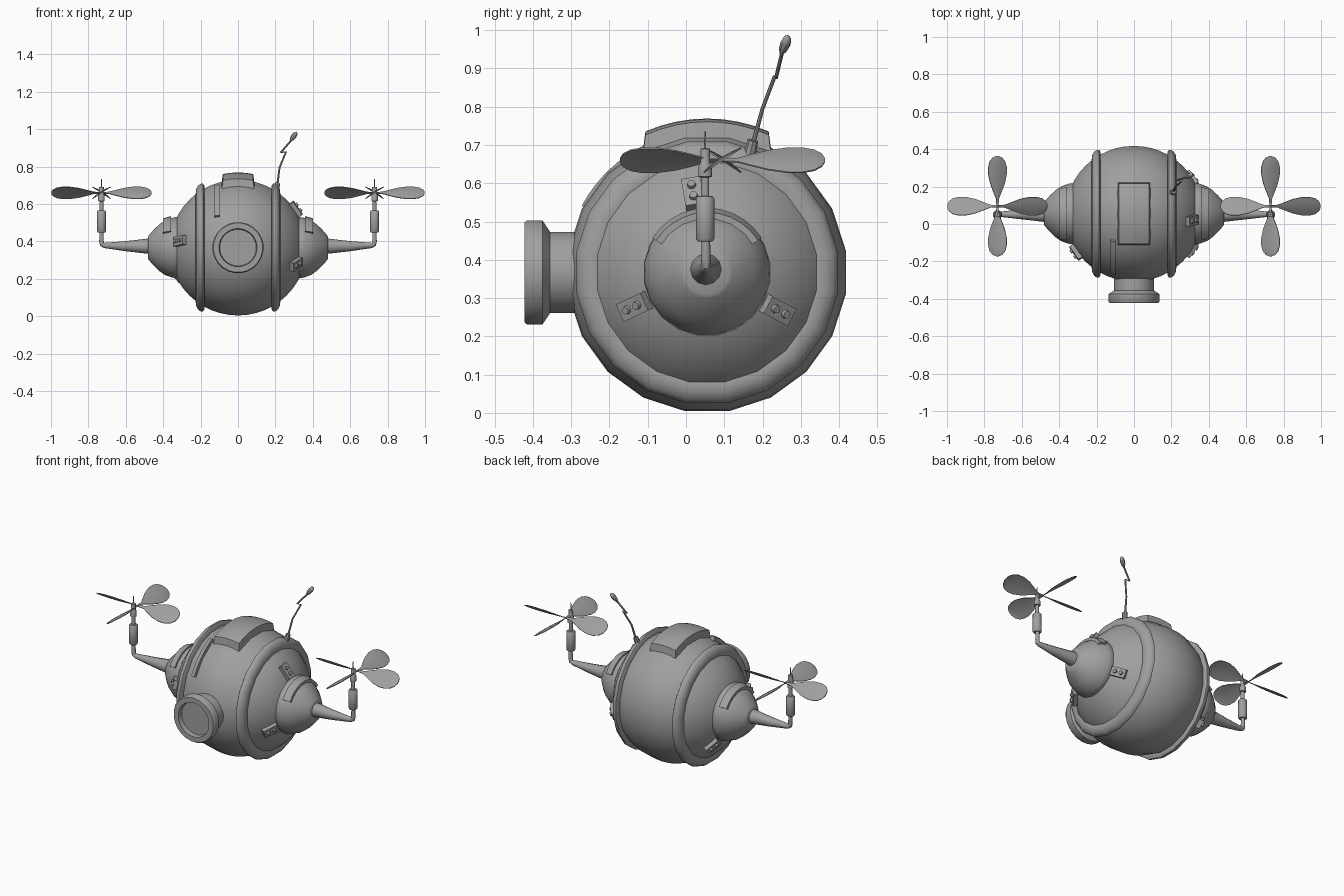
import bpy, bmesh, math
from mathutils import Vector, Matrix

if "Cube" in bpy.data.objects:
    bpy.data.objects.remove(bpy.data.objects["Cube"])

CY, CZ, R = 0.055, 0.367, 0.367
C = Vector((0, CY, CZ))
GREY = bpy.data.materials.new("hull grey")
GREY.diffuse_color = (0.35, 0.35, 0.35, 1)
GREY.use_nodes = True
GREY.node_tree.nodes["Principled BSDF"].inputs["Base Color"].default_value = GREY.diffuse_color


def finish(name, bm, matrix=None, angle=40):
    if matrix is not None:
        bm.transform(matrix)
    bmesh.ops.recalc_face_normals(bm, faces=bm.faces)
    me = bpy.data.meshes.new(name)
    bm.to_mesh(me)
    bm.free()
    me.materials.append(GREY)
    ob = bpy.data.objects.new(name, me)
    bpy.context.collection.objects.link(ob)
    bpy.ops.object.select_all(action='DESELECT')
    bpy.context.view_layer.objects.active = ob
    ob.select_set(True)
    bpy.ops.object.shade_smooth_by_angle(angle=math.radians(angle))
    return ob


def lathe(name, profile, matrix, seg=20, closed=False, angle=40):
    """Spin (radius, height) points about local z."""
    bm = bmesh.new()
    rings = [[bm.verts.new((r * math.cos((i + .5) * math.tau / seg),
                            r * math.sin((i + .5) * math.tau / seg), h))
              for i in range(seg)] for r, h in profile]
    pairs = list(zip(rings, rings[1:]))
    if closed:
        pairs.append((rings[-1], rings[0]))
    for a, b in pairs:
        for i in range(seg):
            j = (i + 1) % seg
            bm.faces.new((a[i], a[j], b[j], b[i]))
    bmesh.ops.remove_doubles(bm, verts=bm.verts, dist=1e-5)
    return finish(name, bm, matrix, angle)


def along_x(side):
    return Matrix.Translation(C) @ Matrix.Rotation(side * math.pi / 2, 4, 'Y')


def tube(name, points, radii, seg=8):
    """Sweep a round section along a short path."""
    bm = bmesh.new()
    pts = [Vector(p) for p in points]
    rings = []
    for k, p in enumerate(pts):
        d = (pts[min(k + 1, len(pts) - 1)] - pts[max(k - 1, 0)]).normalized()
        u = d.cross(Vector((0, 1, 0))).normalized()
        v = d.cross(u)
        rings.append([bm.verts.new(p + radii[k] * (math.cos(i * math.tau / seg) * u + math.sin(i * math.tau / seg) * v))
                      for i in range(seg)])
    for a, b in zip(rings, rings[1:]):
        for i in range(seg):
            j = (i + 1) % seg
            bm.faces.new((a[i], a[j], b[j], b[i]))
    bm.faces.new(rings[0])
    bm.faces.new(rings[-1])
    return finish(name, bm)


def slab(name, fn, nu, nv, t0, t1):
    """Solid patch: fn(u, v, t) with u, v in 0..1 and t the depth; rim slightly chamfered."""
    bm = bmesh.new()
    layers = []
    for t in (t0, t1):
        layers.append([[bm.verts.new(fn(i / nu, j / nv, t)) for j in range(nv + 1)] for i in range(nu + 1)])
    for g in layers:
        for i in range(nu):
            for j in range(nv):
                bm.faces.new((g[i][j], g[i + 1][j], g[i + 1][j + 1], g[i][j + 1]))
    rim = ([(i, 0) for i in range(nu)] + [(nu, j) for j in range(nv)]
           + [(i, nv) for i in range(nu, 0, -1)] + [(0, j) for j in range(nv, 0, -1)])
    a, b = layers
    for (i, j), (k, l) in zip(rim, rim[1:] + rim[:1]):
        bm.faces.new((a[i][j], a[k][l], b[k][l], b[i][j]))
    return finish(name, bm, angle=30)


# Spherical hull, spun about x
lathe("hull", [(R * math.sin(a * math.pi / 24), -R * math.cos(a * math.pi / 24)) for a in range(25)], along_x(1))

# Porthole in front, facing -y
port = Matrix.Translation((0, CY, CZ)) @ Matrix.Rotation(math.pi / 2, 4, 'X')
lathe("porthole", [(.107, .30), (.107, .41), (.137, .43), (.137, .47), (.132, .477),
                   (.102, .477), (.098, .45), (.0, .45)], port, 24)


# Curved hatch on top
def hatch(u, v, t):
    inset = .008 if t > .38 else 0
    x = (u - .5) * 2 * (.089 - inset)
    y = (v - .5) * 2 * (.169 - inset)
    return C + Vector((x, y, math.sqrt(t * t - x * x - y * y)))


slab("top_hatch", hatch, 4, 8, .35, .402)


# Raised strip on the front of the hull
def strip(u, v, t):
    x = -.125 + .025 * u
    a = math.radians(28 + 38 * v)
    r = math.sqrt(t * t - x * x)
    return C + Vector((x, -r * math.cos(a), r * math.sin(a)))


slab("hull_strip", strip, 1, 8, .35, .384)


def plate(side, deg):
    """Small plate with two rivets, lying on the side of the hull."""
    lean = math.radians(34)
    a = math.radians(deg)
    n = Vector((side * math.cos(lean), math.sin(lean) * math.cos(a), math.sin(lean) * math.sin(a)))
    tan = Vector((0, -math.sin(a), math.cos(a)))
    radial = tan.cross(n)
    m = Matrix.Translation(C + n * .372) @ Matrix((radial, tan, n)).transposed().to_4x4()
    bm = bmesh.new()
    bmesh.ops.create_cube(bm, size=1, matrix=Matrix.Diagonal((.085, .05, .03, 1)))
    for x in (-.018, .018):
        bmesh.ops.create_cone(bm, cap_ends=True, segments=10, radius1=.012, radius2=.010, depth=.012,
                              matrix=Matrix.Translation((x, 0, .019)))
    finish("rivet_plate", bm, m)


for side, angles in ((1, (100, 205, -28)), (-1, (170, -50))):
    for deg in angles:
        plate(side, deg)


def propeller(x):
    """Four pitched leaf blades crossing at one point."""
    outline = [(.0, .005), (.04, .008), (.08, .026), (.12, .043), (.17, .055),
               (.21, .055), (.24, .046), (.26, .028), (.268, .006)]
    bm = bmesh.new()
    for q in range(4):
        rot = Matrix.Rotation(q * math.pi / 2, 4, 'Z') @ Matrix.Rotation(math.radians(33), 4, 'X')
        grids = []
        for t in (-.002, .002):
            grids.append([[bm.verts.new(rot @ Vector((d, k * w * 1.06, t + .006 * (1 - k * k) * w / .055)))
                           for k in (-1, -.5, 0, .5, 1)] for d, w in outline])
        for g in grids:
            for r0, r1 in zip(g, g[1:]):
                for j in range(4):
                    bm.faces.new((r0[j], r1[j], r1[j + 1], r0[j + 1]))
        lo, hi = grids
        for k in range(len(outline) - 1):
            for j in (0, 4):
                bm.faces.new((lo[k][j], lo[k + 1][j], hi[k + 1][j], hi[k][j]))
        for k in (0, -1):
            for j in range(4):
                bm.faces.new((lo[k][j], lo[k][j + 1], hi[k][j + 1], hi[k][j]))
    finish("propeller", bm, Matrix.Translation((x, .095, .66)))


for s in (1, -1):
    # Flat rounded band round the hull
    lathe("hull_band", [(.28, .18), (.335, .18), (.346, .187), (.346, .198), (.335, .214),
                        (.315, .224), (.295, .226), (.28, .222)], along_x(s), closed=True)
    # Domed end cap and tapering arm
    lathe("end_cap", [(.0, .30), (.15, .30), (.166, .33), (.161, .355), (.148, .39), (.127, .42), (.098, .45),
                      (.068, .476), (.058, .482), (.0, .482)], along_x(s))
    tube("arm", [(s * x, CY - .003, z) for x, z in
                 ((.46, .375), (.60, .375), (.715, .379), (.727, .385), (.73, .40), (.73, .46))],
         (.043, .027, .014, .013, .012, .011), 12)

    # Arched band over the end cap
    def arch(u, v, t, s=s):
        a = math.radians(32 + 116 * v)
        r = t - .012 * u
        return C + Vector((s * (.358 + .042 * u), r * math.cos(a), r * math.sin(a)))

    slab("cap_arch", arch, 1, 10, .13, .169)
    # Motor, hub and spike under and over the propeller
    lathe("motor", [(0, .448), (.02, .448), (.025, .455), (.025, .56), (.02, .566), (.011, .567), (.011, .615),
                    (.018, .617), (.018, .645), (.013, .655), (.013, .69), (.003, .692), (.002, .735), (0, .736)],
          Matrix.Translation((s * .73, CY - .005, 0)), 12)
    propeller(s * .73)

# Bent antenna with bulb, on a small socket
tube("antenna_socket", [(.202, .165, .67), (.212, .175, .712)], (.016, .014))
tube("antenna", [(.21, .174, .70), (.222, .20, .795), (.257, .232, .880), (.228, .235, .875), (.288, .252, .945)],
     (.006, .005, .005, .005, .005))
tube("antenna_bulb", [(.282, .249, .936), (.288, .253, .948), (.300, .260, .965), (.310, .265, .980), (.313, .267, .986)],
     (.004, .011, .014, .010, .002))
